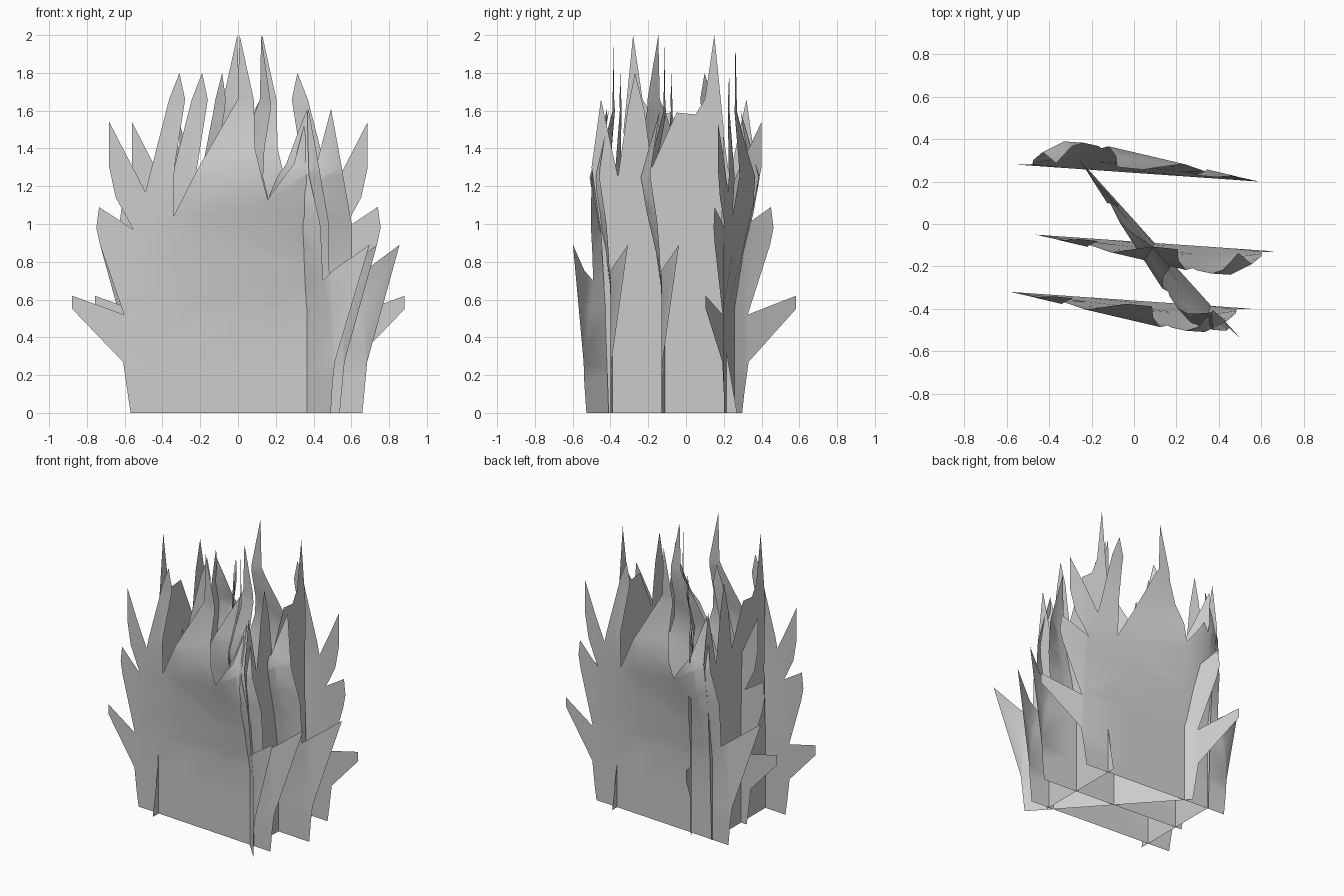
import bpy, bmesh, math
from mathutils import Vector, Matrix

cube = bpy.data.objects.get("Cube")
if cube:
    bpy.data.objects.remove(cube, do_unlink=True)

# One flat grey for every sheet
grey = bpy.data.materials.new("plain grey")
grey.use_nodes = True
colour = (0.6, 0.6, 0.6, 1.0)
grey.diffuse_color = colour
grey.node_tree.nodes["Principled BSDF"].inputs["Base Color"].default_value = colour

# Ragged outline of a wide sheet: across, up
WIDE = [(-.555, 0), (-.595, .27), (-.87, .55), (-.87, .62), (-.59, .52), (-.72, .89),
        (-.74, .98), (-.725, 1.09), (-.54, .97), (-.635, 1.14), (-.67, 1.3),
        (-.67, 1.54), (-.475, 1.17), (-.35, 1.66), (-.295, 1.8), (-.265, 1.66),
        (-.32, 1.3), (-.325, 1.04), (-.19, 1.3), (.015, 1.66), (.025, 2.0),
        (.1, 1.66), (.11, 1.4), (.18, 1.13), (.32, 1.32), (.39, 1.61),
        (.45, 1.3), (.5, 1.0), (.5, .7), (.745, .89), (.58, .27), (.555, 0)]

# Outline of the narrower side sheets
NARROW = [(-.41, 0), (-.43, .6), (-.45, .95), (-.5, 1.3), (-.45, 1.66), (-.36, 1.25),
          (-.31, 1.6), (-.27, 1.8), (-.22, 1.6), (-.18, 1.3), (-.05, 1.59), (.05, 1.58),
          (.1, 1.66), (.15, 2.0), (.2, 1.5), (.19, 1.0), (.21, .35), (.27, 0)]

FOLD = .57  # distance from the middle where the outer spikes start to fold


def ramp(value, low, high):
    return min(1, max(0, (value - low) / (high - low)))


def bend(u, z):
    """Outer spikes fold back; the upper middle swells forward, then its tips return."""
    fold = .25 * max(0, -u - FOLD) + .6 * max(0, u - FOLD)
    across = ramp(u, -FOLD, .2) * (1 - ramp(u, .36, FOLD))
    swell = .65 * ramp(z, .85, 1.2) + .35 * ramp(z, .55, .85)
    return fold - .125 * across * swell * (1 - .8 * ramp(z, 1.25, 1.6))


def make_sheet(name, outline, centre, angle, bent=True):
    bm = bmesh.new()
    face = bm.faces.new([bm.verts.new((u, 0, z)) for u, z in outline])
    face.normal_update()
    bmesh.ops.triangulate(bm, faces=[face])
    # Cut into strips so the sheet can curve
    if bent:
        cuts = [((0, 0, z), (0, 0, 1)) for z in (.55, .85, 1.05, 1.25, 1.6)]
        cuts += [((u, 0, 0), (1, 0, 0)) for u in (-FOLD, -.2, .2, .36, FOLD)]
        for point, normal in cuts:
            bmesh.ops.bisect_plane(bm, geom=bm.verts[:] + bm.edges[:] + bm.faces[:],
                                   plane_co=point, plane_no=normal, dist=.0001)
        for v in bm.verts:
            v.co.y = bend(v.co.x, v.co.z)
    bmesh.ops.recalc_face_normals(bm, faces=bm.faces[:])
    place = Matrix.Translation(Vector((*centre, 0))) @ Matrix.Rotation(math.radians(angle), 4, "Z")
    bm.transform(place)
    for f in bm.faces:
        f.smooth = True
    mesh = bpy.data.meshes.new(name)
    bm.to_mesh(mesh)
    bm.free()
    mesh.materials.append(grey)
    bpy.context.collection.objects.link(bpy.data.objects.new(name, mesh))


# Three near-parallel sheets and one diagonal
make_sheet("front_sheet", WIDE, (-.015, -.36), -4)
make_sheet("middle_sheet", WIDE, (.105, -.09), -4)
make_sheet("back_sheet", WIDE, (.02, .24), 176)
make_sheet("diagonal_sheet", WIDE, (.12, -.115), -48)

# Two flat sheets running front to back
make_sheet("left_side_sheet", NARROW, (.4, 0), 90, bent=False)
make_sheet("right_side_sheet", NARROW, (-.4, -.13), 270, bent=False)
